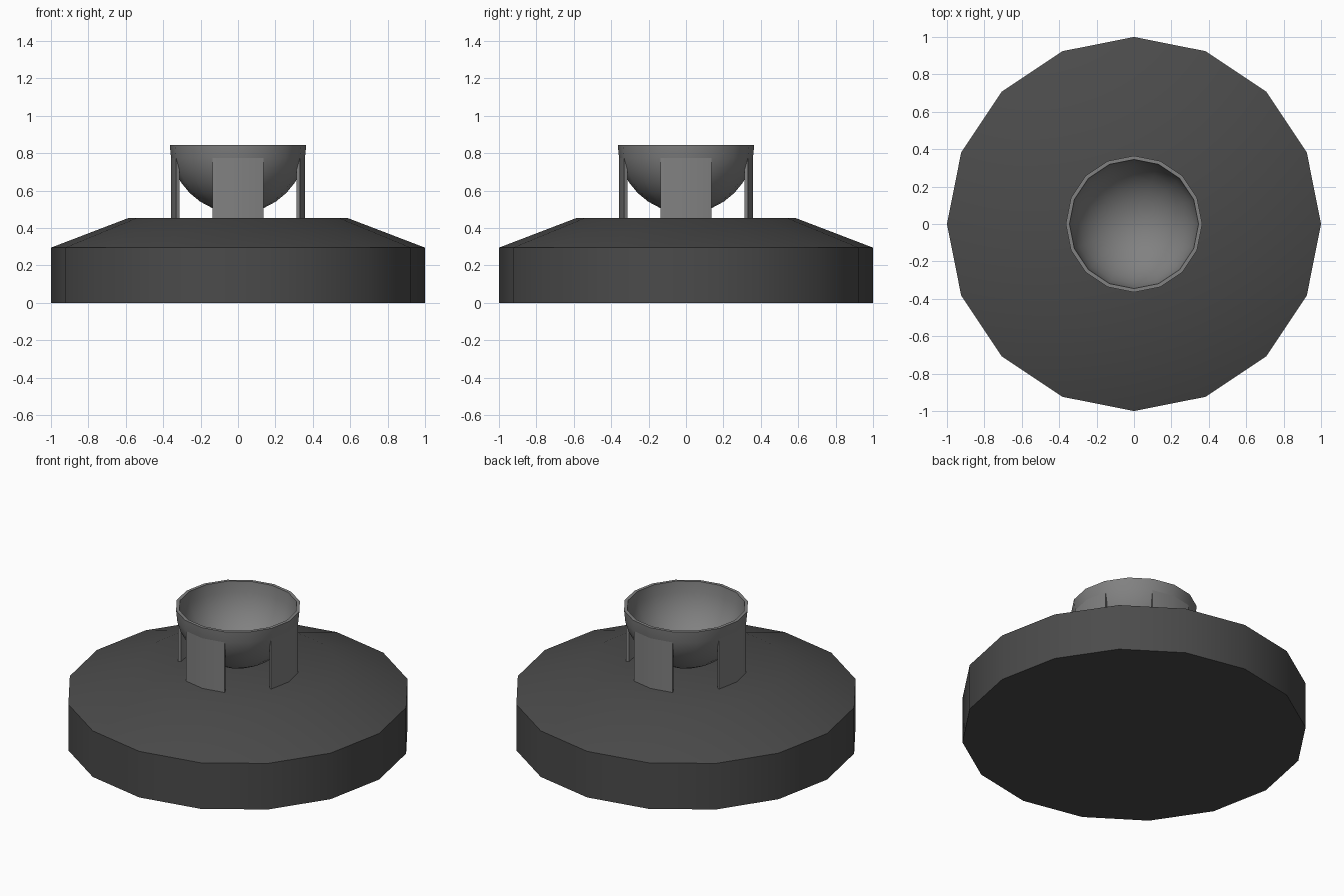
import bpy, bmesh
from math import pi, sin, cos, radians

if "Cube" in bpy.data.objects:
    bpy.data.objects.remove(bpy.data.objects["Cube"])

SIDES = 16
STEP = 2 * pi / SIDES


def material(name, value):
    mat = bpy.data.materials.new(name)
    mat.diffuse_color = (value, value, value, 1)
    mat.use_nodes = True
    mat.node_tree.nodes["Principled BSDF"].inputs["Base Color"].default_value = mat.diffuse_color
    return mat


def finish(bm, name, mat):
    bmesh.ops.remove_doubles(bm, verts=bm.verts, dist=1e-5)
    bmesh.ops.recalc_face_normals(bm, faces=bm.faces)
    mesh = bpy.data.meshes.new(name)
    bm.to_mesh(mesh)
    bm.free()
    mesh.materials.append(mat)
    obj = bpy.data.objects.new(name, mesh)
    bpy.context.collection.objects.link(obj)
    bpy.ops.object.select_all(action='DESELECT')
    obj.select_set(True)
    bpy.context.view_layer.objects.active = obj
    bpy.ops.object.shade_smooth_by_angle(angle=radians(30))
    return obj


def sweep(name, profile, mat, start=0, steps=SIDES):
    """Turn a closed (radius, z) profile about z; cap the ends of partial turns."""
    bm = bmesh.new()
    full = steps == SIDES
    rings = []
    for i in range(steps if full else steps + 1):
        a = start + i * STEP
        rings.append([bm.verts.new((r * cos(a), r * sin(a), z)) for r, z in profile])
    n = len(profile)
    for i in range(steps):
        a, b = rings[i], rings[(i + 1) % len(rings)]
        for j in range(n):
            k = (j + 1) % n
            if profile[j][0] == 0 and profile[k][0] == 0:
                continue
            bm.faces.new((a[j], b[j], b[k], a[k]))
    if not full:
        bm.faces.new(rings[0])
        bm.faces.new(rings[-1])
    return finish(bm, name, mat)


dark = material("dark_grey", 0.07)
light = material("mid_grey", 0.22)

# Broad base with a sloped shoulder
sweep("base", [(0, 0), (1, 0), (1, 0.295), (0.587, 0.453), (0, 0.453)], dark)

# Hollow hemispherical bowl
RIM, OUTER, INNER = 0.845, 0.365, 0.345


def arc(radius):
    pts = [(radius * cos(i * pi / 16), RIM - radius * sin(i * pi / 16)) for i in range(8)]
    return pts + [(0, RIM - radius)]


sweep("bowl", arc(OUTER) + arc(INNER)[::-1], light)

# Four curved legs hanging from the first row below the rim
leg_out, leg_top = arc(OUTER)[1]
leg_in, leg_in_top = arc(INNER)[1]
leg = [(leg_out, leg_top), (leg_out, 0.453), (leg_in, 0.453), (leg_in, leg_in_top)]
for q, side in enumerate(("right", "back", "left", "front")):
    sweep(side + "_leg", leg, light, start=q * pi / 2 - STEP, steps=2)
